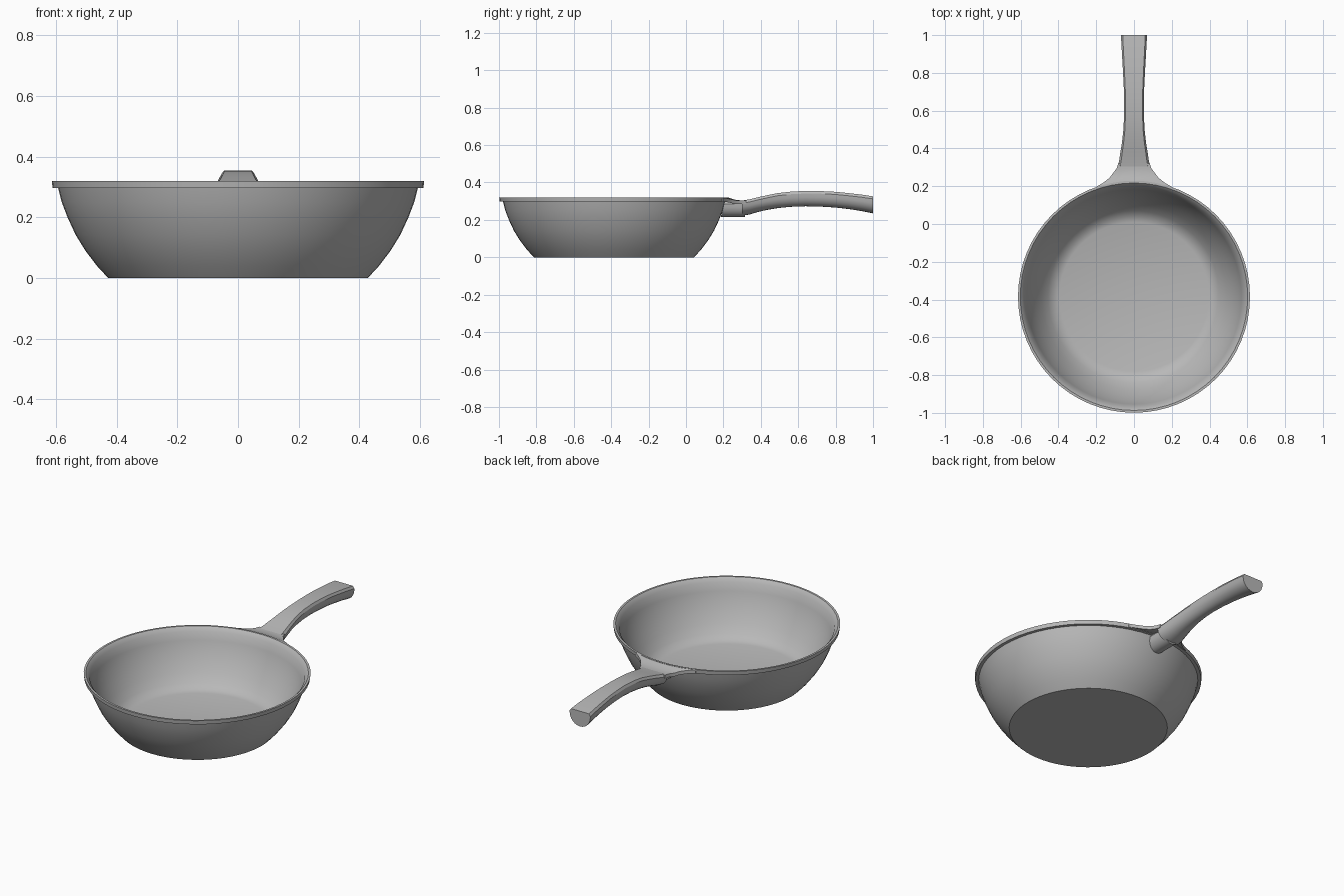
import bpy, bmesh, math
from mathutils import Matrix

cube = bpy.data.objects.get("Cube")
if cube:
    bpy.data.objects.remove(cube, do_unlink=True)

CENTRE_Y = -0.385   # axis of the bowl
RIM_R = 0.614

metal = bpy.data.materials.new("grey metal")
metal.use_nodes = True
metal.diffuse_color = (0.48, 0.48, 0.48, 1)
metal.node_tree.nodes["Principled BSDF"].inputs["Base Color"].default_value = metal.diffuse_color


def finish(bm, name, angle=30):
    """Turn a bmesh into a smooth shaded object with sharp edges kept."""
    bmesh.ops.remove_doubles(bm, verts=bm.verts, dist=0.0002)
    bmesh.ops.recalc_face_normals(bm, faces=bm.faces)
    mesh = bpy.data.meshes.new(name)
    bm.to_mesh(mesh)
    bm.free()
    mesh.materials.append(metal)
    obj = bpy.data.objects.new(name, mesh)
    bpy.context.collection.objects.link(obj)
    bpy.ops.object.select_all(action="DESELECT")
    obj.select_set(True)
    bpy.context.view_layer.objects.active = obj
    bpy.ops.object.shade_smooth_by_angle(angle=math.radians(angle))
    return obj


def interpolate(points, t):
    for (a, va), (b, vb) in zip(points, points[1:]):
        if t <= b:
            return va + (vb - va) * (t - a) / (b - a)
    return points[-1][1]


# Bowl: closed wall profile spun around its axis
profile = [(0, 0), (0.428, 0), (0.465, 0.04), (0.503, 0.09), (0.535, 0.142),
           (0.562, 0.2), (0.581, 0.25), (0.593, 0.297), (0.611, 0.297),
           (RIM_R, 0.32), (0.602, 0.32), (0.598, 0.316), (0.582, 0.297),
           (0.569, 0.25), (0.55, 0.2), (0.523, 0.145), (0.49, 0.093),
           (0.455, 0.048), (0.425, 0.024), (0.395, 0.015), (0, 0.015)]
bm = bmesh.new()
verts = [bm.verts.new((r, 0, z)) for r, z in profile]
edges = [bm.edges.new(pair) for pair in zip(verts, verts[1:])]
bmesh.ops.spin(bm, geom=verts + edges, cent=(0, 0, 0), axis=(0, 0, 1),
               angle=math.tau, steps=64, use_duplicate=False)
bmesh.ops.transform(bm, matrix=Matrix.Translation((0, CENTRE_Y, 0)), verts=bm.verts)
finish(bm, "bowl")


# Handle: D-shaped sections (y, half width, top, bottom) lofted along an arch
def section(bm, y, w, top, bottom, lean=0):
    side = top - 0.014
    pts = [(-0.86 * w, top), (0.86 * w, top)]
    for i in range(13):
        a = math.pi * i / 12
        pts.append((w * math.cos(a), side - (side - bottom) * math.sin(a) ** 0.9))
    return [bm.verts.new((x, y + lean * (z - bottom), z)) for x, z in pts]


def loft(name, stations, lean=0):
    bm = bmesh.new()
    rings = [section(bm, *s, lean if i == 0 else 0) for i, s in enumerate(stations)]
    for a, b in zip(rings, rings[1:]):
        for i in range(len(a)):
            j = (i + 1) % len(a)
            bm.faces.new((a[i], a[j], b[j], b[i]))
    bm.faces.new(rings[0])
    bm.faces.new(rings[-1])
    return finish(bm, name, 32)


loft("handle", [(0.3, 0.086, 0.303, 0.222), (0.34, 0.078, 0.31, 0.229),
                (0.38, 0.072, 0.32, 0.241), (0.43, 0.064, 0.331, 0.253),
                (0.49, 0.057, 0.343, 0.263), (0.56, 0.053, 0.351, 0.27),
                (0.64, 0.052, 0.355, 0.273), (0.72, 0.054, 0.354, 0.271),
                (0.8, 0.058, 0.35, 0.266), (0.87, 0.062, 0.343, 0.258),
                (0.94, 0.066, 0.335, 0.247), (1, 0.069, 0.326, 0.235)])

# Round stub joining the handle to the bowl wall
loft("handle_stub", [(0.186, 0.058, 0.3, 0.215), (0.315, 0.058, 0.3, 0.215)], lean=0.25)

# Flared flange blending the rim into the handle
outline = [(0, 0.32), (0.084, 0.32), (0.092, 0.295), (0.13, 0.244),
           (0.165, 0.217), (0.2, 0.197)]
columns = [x * s for s in (-1, 1) for x in (0.2, 0.182, 0.165, 0.147, 0.13, 0.11, 0.092, 0.084, 0.04)]
columns = sorted(columns + [0])
bm = bmesh.new()
rows = []
for x in columns:
    inner = CENTRE_Y + math.sqrt(0.606 ** 2 - x * x)
    outer = max(inner + 0.006, interpolate(outline, abs(x)))
    row = []
    for s in (0, 0.25, 0.5, 0.75, 1):
        y = inner + (outer - inner) * s
        drop = min(1, max(0, (y - inner - 0.004) / 0.05))
        row.append(bm.verts.new((x, y, 0.32 - 0.016 * drop)))
    rows.append(row)
for a, b in zip(rows, rows[1:]):
    for i in range(len(a) - 1):
        bm.faces.new((a[i], b[i], b[i + 1], a[i + 1]))
# Thicken the flange downwards
top_faces = list(bm.faces)
result = bmesh.ops.extrude_face_region(bm, geom=top_faces, use_keep_orig=True)
lower = [v for v in result["geom"] if isinstance(v, bmesh.types.BMVert)]
bmesh.ops.translate(bm, verts=lower, vec=(0, 0, -0.02))
finish(bm, "handle_flange")
